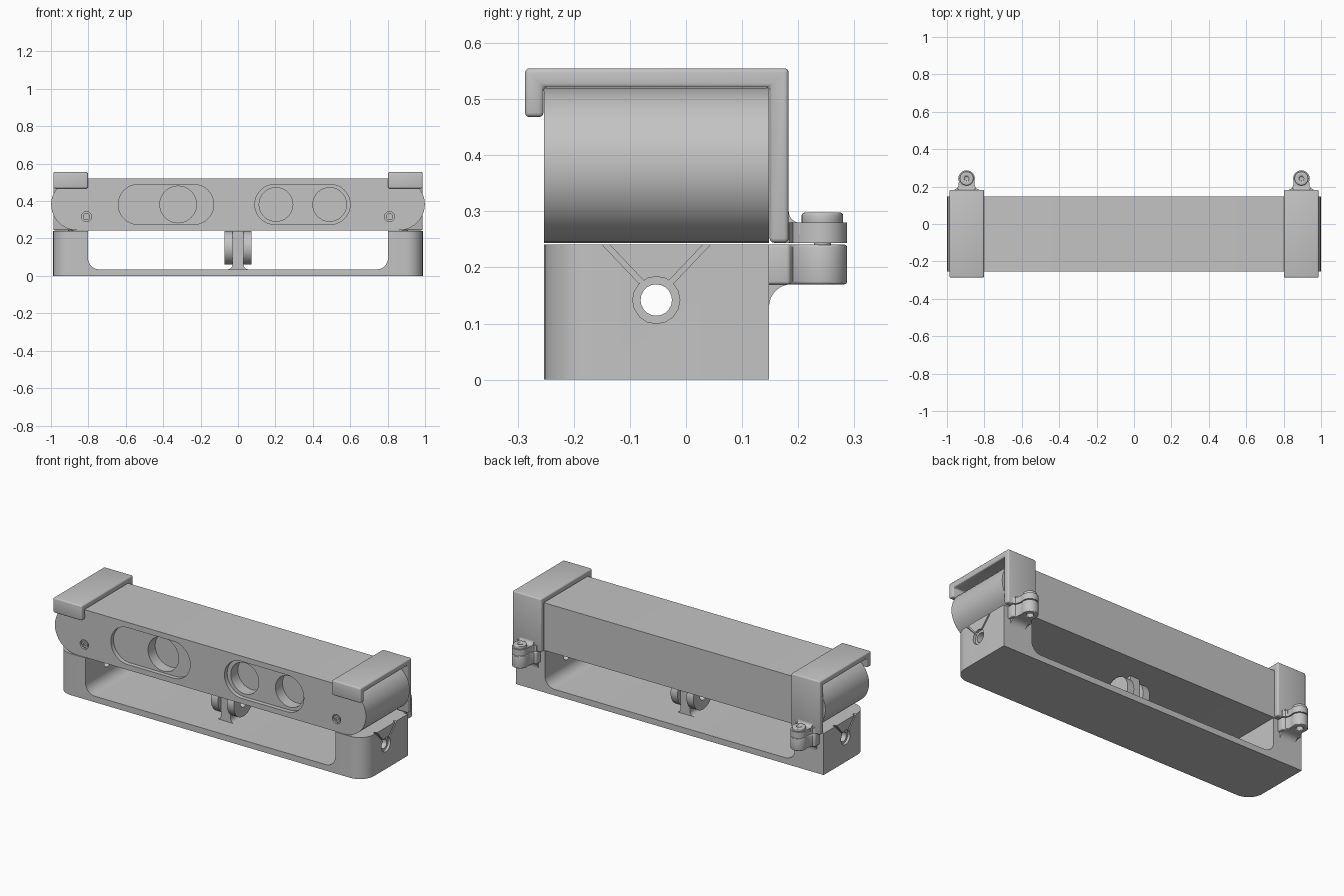
import bpy
import bmesh
from math import cos, sin, radians, pi

if "Cube" in bpy.data.objects:
    bpy.data.objects.remove(bpy.data.objects["Cube"], do_unlink=True)

grey = bpy.data.materials.new("plain grey")
grey.use_nodes = True
COLOUR = (0.55, 0.55, 0.55, 1)
grey.diffuse_color = COLOUR
grey.node_tree.nodes["Principled BSDF"].inputs["Base Color"].default_value = COLOUR


def arc(cx, cy, r, start, end, n=8):
    angles = [radians(start + (end - start) * i / n) for i in range(n + 1)]
    return [(cx + r * cos(a), cy + r * sin(a)) for a in angles]


def circle(cx, cy, r, n=32):
    return [(cx + r * cos(2 * pi * i / n), cy + r * sin(2 * pi * i / n)) for i in range(n)]


def stadium(cx, cy, half, r):
    return arc(cx + half, cy, r, -90, 90, 20) + arc(cx - half, cy, r, 90, 270, 20)


def prism(name, pts, axis, lo, hi, round_edge=None, radius=0.09):
    """Extrude a 2D outline along an axis between lo and hi."""
    place = {"x": lambda p, d: (d, p[0], p[1]),
             "y": lambda p, d: (p[0], d, p[1]),
             "z": lambda p, d: (p[0], p[1], d)}[axis]
    bm = bmesh.new()
    a = [bm.verts.new(place(p, lo)) for p in pts]
    b = [bm.verts.new(place(p, hi)) for p in pts]
    bm.faces.new(a)
    bm.faces.new(b[::-1])
    for i in range(len(pts)):
        j = (i + 1) % len(pts)
        bm.faces.new((a[i], b[i], b[j], a[j]))
    bmesh.ops.recalc_face_normals(bm, faces=bm.faces)
    if round_edge:
        edges = [e for e in bm.edges if round_edge(e)]
        bmesh.ops.bevel(bm, geom=edges, offset=radius, segments=8,
                        profile=0.5, affect="EDGES")
    mesh = bpy.data.meshes.new(name)
    bm.to_mesh(mesh)
    bm.free()
    mesh.materials.append(grey)
    obj = bpy.data.objects.new(name, mesh)
    bpy.context.collection.objects.link(obj)
    return obj


def finish(obj, cutters=(), bevel=0):
    """Cut, soften and shade a part, baking the modifiers."""
    for c in cutters:
        m = obj.modifiers.new("cut", "BOOLEAN")
        m.operation, m.solver, m.object = "DIFFERENCE", "EXACT", c
    if bevel:
        m = obj.modifiers.new("bevel", "BEVEL")
        m.width, m.segments, m.limit_method = bevel, 3, "ANGLE"
        m.angle_limit = radians(50)
    bpy.context.view_layer.update()
    graph = bpy.context.evaluated_depsgraph_get()
    mesh = bpy.data.meshes.new_from_object(obj.evaluated_get(graph))
    obj.modifiers.clear()
    obj.data = mesh
    for c in cutters:
        bpy.data.objects.remove(c, do_unlink=True)
    bpy.ops.object.select_all(action="DESELECT")
    obj.select_set(True)
    bpy.context.view_layer.objects.active = obj
    bpy.ops.object.shade_smooth_by_angle(angle=radians(30))


FRONT, BACK = -0.253, 0.148
BODY_Z = 0.382
PIN_Y, PIN_Z = -0.053, 0.142

# Sensor body with two recessed windows, lens bores and screw pockets
cuts = []
for x in (-0.385, 0.345):
    cuts.append(prism("window_cutter", stadium(x, BODY_Z, 0.148, 0.107), "y", -0.4, FRONT + 0.025))
for x, r in ((-0.32, 0.098), (0.203, 0.09), (0.49, 0.09)):
    cuts.append(prism("lens_cutter", circle(x, BODY_Z, r, 40), "y", -0.35, FRONT + 0.09))
for s in (-1, 1):
    cuts.append(prism("pocket_cutter", circle(s * 0.81, 0.317, 0.027, 24), "y", -0.3, FRONT + 0.012))
body = prism("sensor_body", stadium(0, BODY_Z, 0.861, 0.138), "y", FRONT, BACK)
finish(body, cuts)

# Small front screws with hex sockets
for s, side in ((-1, "right"), (1, "left")):
    x = s * 0.81
    socket = prism("socket_cutter", circle(x, 0.317, 0.01, 6), "y", -0.3, FRONT + 0.01)
    finish(prism(side + "_front_screw", circle(x, 0.317, 0.019, 24), "y",
                 FRONT + 0.003, FRONT + 0.02), [socket])

# Cradle base: floor and two end posts, rounded at the front corners
outline = [(-0.988, 0), (0.988, 0), (0.988, 0.241), (0.802, 0.241)]
outline += arc(0.742, 0.095, 0.06, 0, -90) + arc(-0.742, 0.095, 0.06, 270, 180)
outline += [(-0.802, 0.241), (-0.988, 0.241)]


def front_corner(e):
    return all(abs(v.co.x) > 0.98 and v.co.y < -0.2 for v in e.verts) and \
        abs(e.verts[0].co.x - e.verts[1].co.x) < 0.01


cuts = [prism("pin_cutter", circle(PIN_Y, PIN_Z, 0.028, 20), "x", -1.2, 1.2)]
for s in (-1, 1):
    lo, hi = sorted((s * 0.973, s * 1.1))
    cuts.append(prism("ring_cutter", circle(PIN_Y, PIN_Z, 0.042, 16), "x", lo, hi))
    for t in (-1, 1):
        groove = [(0.107, 0.252), (0.094, 0.252), (0.018, 0.172), (0.031, 0.172)]
        cuts.append(prism("groove_cutter", [(PIN_Y + t * y, z) for y, z in groove], "x", lo, hi))
base = prism("cradle_base", outline, "y", FRONT, BACK, front_corner)
finish(base, cuts)

# Clamp caps, hinge ears and clamp bolts at both ends
cap_outline = [(-0.287, 0.468), (FRONT - 0.001, 0.468), (FRONT - 0.001, 0.521),
               (0.149, 0.521), (0.149, 0.244), (0.183, 0.244), (0.183, 0.555), (-0.287, 0.555)]
EAR_Y = 0.243
for s, side in ((-1, "right"), (1, "left")):
    cx = s * 0.895
    finish(prism(side + "_clamp_cap", cap_outline, "x", cx - 0.0925, cx + 0.0925), bevel=0.008)

    ear = arc(cx, EAR_Y, 0.044, -20, 200, 20)
    ear += [(cx - 0.044, 0.205), (cx - 0.051, 0.191), (cx - 0.065, 0.184), (cx - 0.065, 0.14)]
    ear += [(cx + 0.065, 0.14), (cx + 0.065, 0.184), (cx + 0.051, 0.191), (cx + 0.044, 0.205)]
    upper = [(x, max(y, 0.16)) for x, y in ear]
    finish(prism(side + "_cap_ear", upper, "z", 0.244, 0.28))
    bore = prism("bore_cutter", circle(cx, EAR_Y, 0.018, 20), "z", 0.1, 0.2)
    finish(prism(side + "_base_ear", ear, "z", 0.17, 0.241), [bore], bevel=0.005)

    # Fillets joining the ears to the cap and the post
    fillet = arc(0.188, 0.13, 0.04, 180, 90) + [(0.188, 0.2), (0.14, 0.2), (0.14, 0.13)]
    finish(prism(side + "_base_fillet", fillet, "x", cx - 0.05, cx + 0.05))
    fillet = arc(0.203, 0.3, 0.02, 180, 270) + [(0.203, 0.26), (0.17, 0.26), (0.17, 0.3)]
    finish(prism(side + "_cap_fillet", fillet, "x", cx - 0.046, cx + 0.046))

    socket = prism("socket_cutter", circle(cx, EAR_Y, 0.014, 6), "z", 0.287, 0.32)
    finish(prism(side + "_bolt_head", circle(cx, EAR_Y, 0.037, 28), "z", 0.275, 0.298),
           [socket], bevel=0.01)
    finish(prism(side + "_bolt_shaft", circle(cx, EAR_Y, 0.015, 16), "z", 0.19, 0.28))

# Centre support: flared post between two bored discs
post = arc(0.055, 0.06, 0.025, 270, 180, 6) + arc(-0.055, 0.06, 0.025, 0, -90, 6)
post = post[:7] + [(0.03, 0.241), (-0.03, 0.241)] + post[7:]
pin = prism("pin_cutter", circle(PIN_Y, PIN_Z, 0.028, 20), "x", -0.2, 0.2)
finish(prism("centre_post", post, "y", PIN_Y - 0.06, PIN_Y + 0.06), [pin])
for s, side in ((-1, "right"), (1, "left")):
    lo, hi = sorted((s * 0.029, s * 0.073))
    pin = prism("pin_cutter", circle(PIN_Y, PIN_Z, 0.028, 20), "x", -0.2, 0.2)
    finish(prism(side + "_centre_disc", circle(PIN_Y, 0.15, 0.09, 32), "x", lo, hi), [pin])
